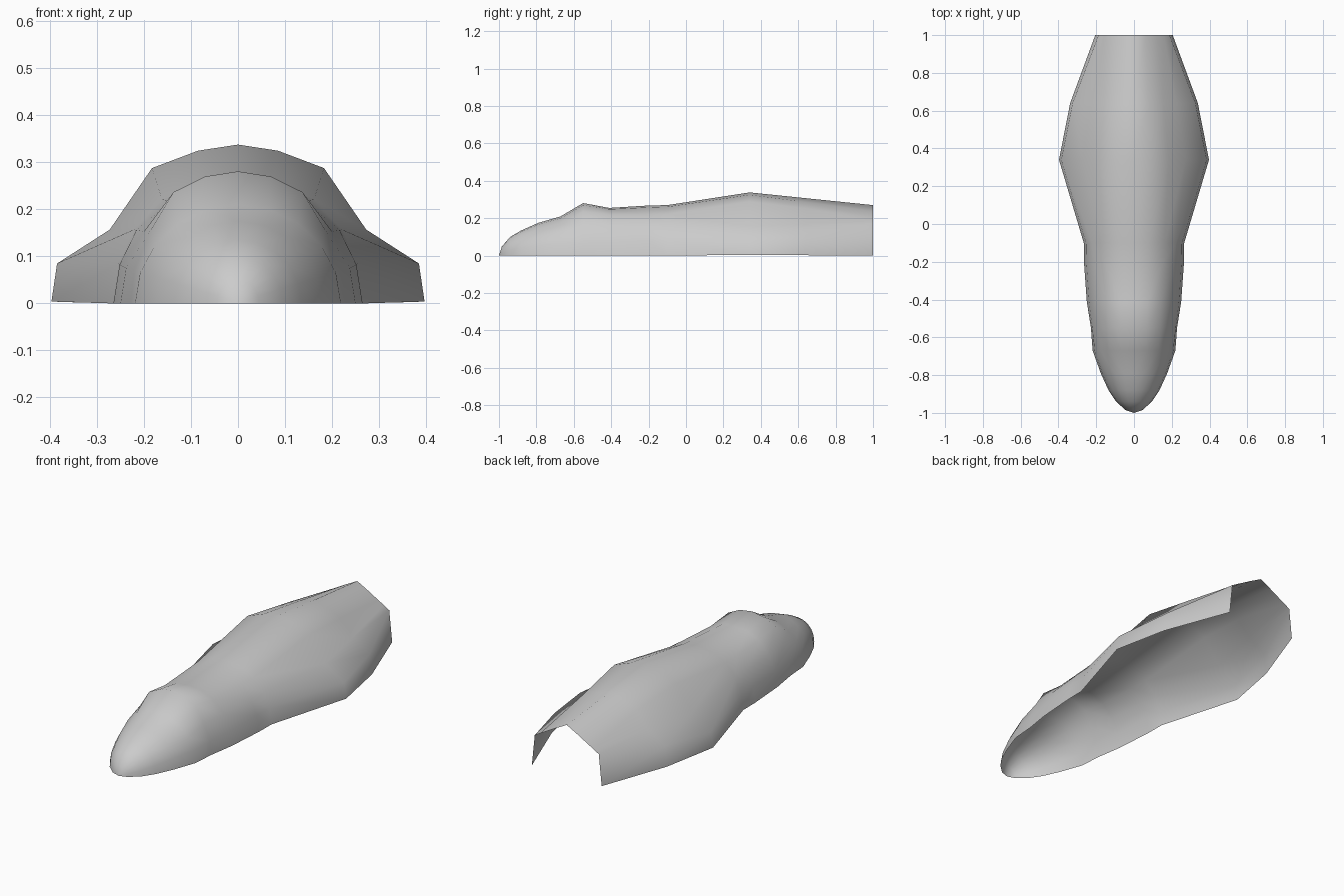
import bpy, bmesh, math

# Nose rings: y, half width, height (quarter ellipses)
NOSE = [(-0.985, 0.045, 0.048), (-0.94, 0.095, 0.10), (-0.88, 0.135, 0.135),
        (-0.79, 0.176, 0.175), (-0.67, 0.219, 0.21)]

# Body half-sections: y, then (x, z) from the crown down to the open lower rim
BODY = [
    (-0.55, [(0, .281), (.070, .270), (.137, .237), (.185, .157), (.221, .070), (.228, 0)]),
    (-0.41, [(0, .255), (.072, .248), (.142, .218), (.200, .153), (.238, .075), (.250, 0)]),
    (-0.20, [(0, .268), (.075, .258), (.155, .220), (.216, .156), (.252, .082), (.265, 0)]),
    (-0.10, [(0, .270), (.078, .261), (.162, .222), (.222, .157), (.254, .085), (.266, 0)]),
    (0.34, [(0, .338), (.085, .325), (.183, .288), (.273, .157), (.385, .085), (.397, .004)]),
    (0.64, [(0, .307), (.075, .286), (.156, .252), (.226, .168), (.325, .108), (.338, .002)]),
    (1.00, [(0, .270), (.062, .237), (.120, .204), (.156, .184), (.188, .165), (.205, 0)]),
]


def ring_of_nose(w, h, n=5):
    return [(w * math.sin(i * math.pi / 2 / n), h * math.cos(i * math.pi / 2 / n))
            for i in range(n + 1)]


def half_shell(name, sections):
    bm = bmesh.new()
    tip = bm.verts.new((0, -1, 0))
    rings = [[bm.verts.new((x, y, z)) for x, z in pts] for y, pts in sections]
    for a, b in zip(rings[0], rings[0][1:]):
        bm.faces.new((tip, b, a))
    for r, s in zip(rings, rings[1:]):
        for i in range(len(r) - 1):
            bm.faces.new((r[i], r[i + 1], s[i + 1], s[i]))
    me = bpy.data.meshes.new(name)
    bm.to_mesh(me)
    bm.free()
    ob = bpy.data.objects.new(name, me)
    bpy.context.collection.objects.link(ob)
    return ob


# Open shell, mirrored across x and smooth shaded
shell = half_shell("open_shell", [(y, ring_of_nose(w, h)) for y, w, h in NOSE] + BODY)
mirror = shell.modifiers.new("mirror", 'MIRROR')
mirror.use_clip = True
for p in shell.data.polygons:
    p.use_smooth = True
